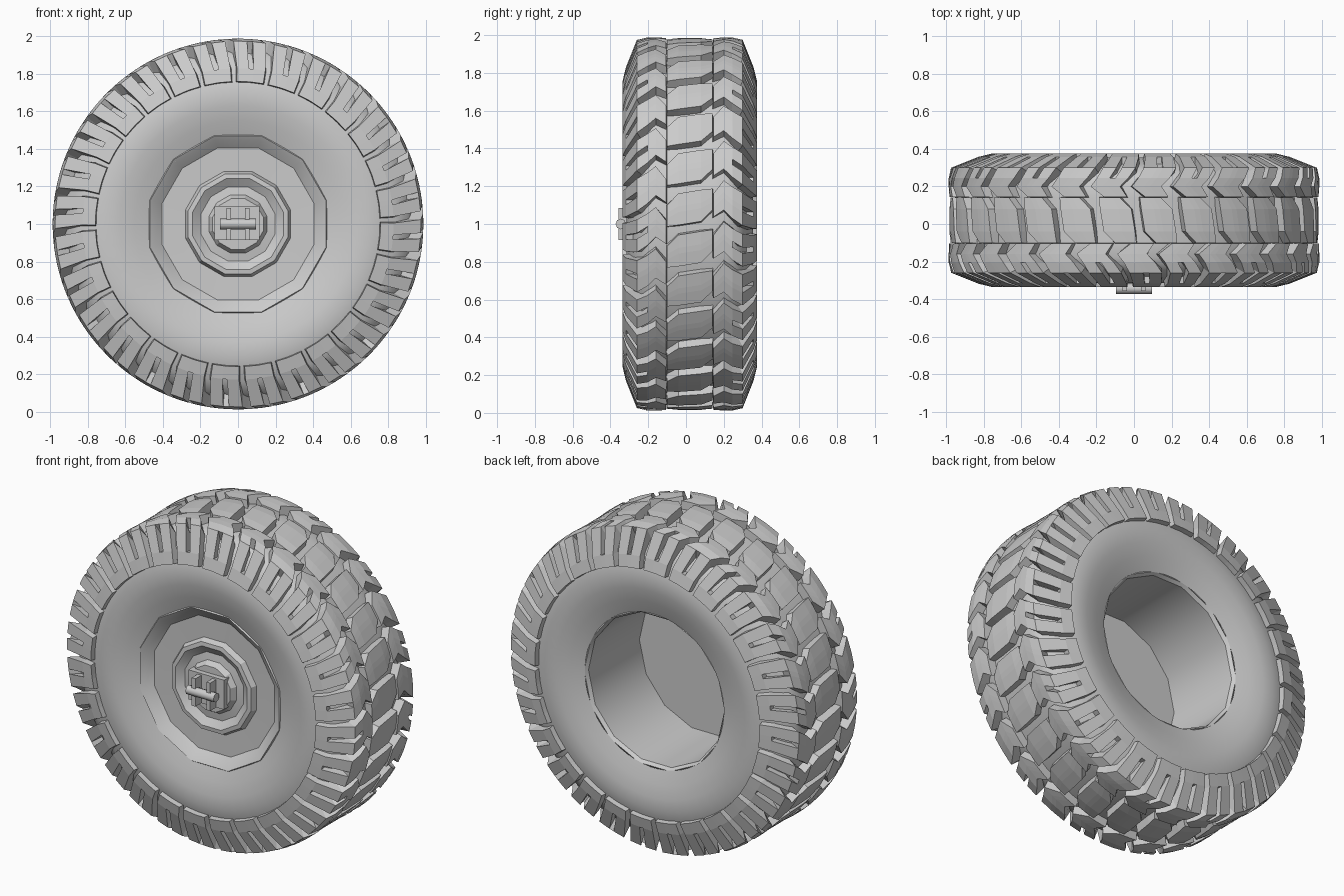
import bpy, bmesh
from math import sin, cos, pi, radians
from mathutils import Matrix

if "Cube" in bpy.data.objects:
    bpy.data.objects.remove(bpy.data.objects["Cube"])

YC = 0.02          # middle of the tyre width
LUGS = 28          # tread pitches around the tyre
PITCH = 2 * pi / LUGS


def polar(y, r, a):
    return (r * sin(a), y, 1 + r * cos(a))


def finish(bm, name, angle=None):
    bmesh.ops.recalc_face_normals(bm, faces=bm.faces)
    mesh = bpy.data.meshes.new(name)
    bm.to_mesh(mesh)
    bm.free()
    ob = bpy.data.objects.new(name, mesh)
    bpy.context.collection.objects.link(ob)
    if angle:
        bpy.ops.object.select_all(action='DESELECT')
        ob.select_set(True)
        bpy.context.view_layer.objects.active = ob
        bpy.ops.object.shade_smooth_by_angle(angle=radians(angle))
    return ob


def lathe(name, profile, segs, angle):
    """Spin a (y, r) profile around the axle."""
    bm = bmesh.new()
    rings = []
    for y, r in profile:
        if r == 0:
            rings.append([bm.verts.new((0, y, 1))] * segs)
        else:
            rings.append([bm.verts.new(polar(y, r, 2 * pi * (i + 0.5) / segs)) for i in range(segs)])
    for A, B in zip(rings, rings[1:]):
        for i in range(segs):
            j = (i + 1) % segs
            bm.faces.new(list(dict.fromkeys((A[i], A[j], B[j], B[i]))))
    return finish(bm, name, angle)


def add_lug(bm, stations, a0, side, slit_rows=()):
    """Tread block: stations are (t, r, base_t, base_r, offset, half_width)."""
    top, base = [], []
    for t, r, bt, br, off, hw in stations:
        s = 0.016
        cols = (-hw, -s, s, hw)
        top.append([bm.verts.new(polar(YC + side * t, r, a0 + off + c * 0.97)) for c in cols])
        base.append([bm.verts.new(polar(YC + side * bt, br, a0 + off + c * 1.05)) for c in cols])
    lower = {}
    for T, B in zip(top, base):
        lower.update(zip(T, B))
    faces = []
    for i in range(len(stations) - 1):
        for j in range(3):
            if j == 1 and i in slit_rows:
                continue
            faces.append(bm.faces.new((top[i][j], top[i + 1][j], top[i + 1][j + 1], top[i][j + 1])))
    # walls down to the carcass around the open border
    for e in {e for f in faces for e in f.edges if len(e.link_faces) == 1}:
        a, b = e.verts
        bm.faces.new((a, b, lower[b], lower[a]))


# Tyre carcass: crown, shoulders, bulging sidewalls, beads
half = [(0.0, 0.935), (0.12, 0.937), (0.20, 0.933), (0.255, 0.91), (0.295, 0.84),
        (0.322, 0.76), (0.335, 0.70), (0.33, 0.63), (0.312, 0.55), (0.285, 0.47)]
profile = [(YC - t, r) for t, r in reversed(half)] + [(YC + t, r) for t, r in half[1:]]
lathe("tyre_carcass", profile, 56, 50)

# Shoulder lugs, hooked at the inner end and wrapping onto the sidewall
shoulder = [
    (0.125, 0.985, 0.120, 0.925, 0.045, 0.065),
    (0.180, 0.988, 0.180, 0.925, -0.010, 0.083),
    (0.225, 0.988, 0.220, 0.920, 0.030, 0.088),
    (0.280, 0.975, 0.250, 0.900, 0.065, 0.092),
    (0.338, 0.830, 0.290, 0.825, 0.085, 0.094),
    (0.355, 0.760, 0.315, 0.755, 0.085, 0.096),
]
for name, side, shift in (("front_shoulder_lugs", -1, 0.0), ("back_shoulder_lugs", 1, 0.35)):
    bm = bmesh.new()
    for k in range(LUGS):
        slits = (2, 3) if k % 2 else (3,)
        add_lug(bm, shoulder, (k + shift) * PITCH, side, slits)
    finish(bm, name)

# Centre row of slanted blocks
centre = [
    (-0.120, 0.978, -0.125, 0.925, 0.045, 0.060),
    (-0.060, 0.984, -0.060, 0.925, 0.010, 0.088),
    (0.060, 0.984, 0.060, 0.925, -0.010, 0.088),
    (0.120, 0.978, 0.125, 0.925, -0.045, 0.060),
]
bm = bmesh.new()
for k in range(LUGS):
    add_lug(bm, centre, (k + 0.6) * PITCH, 1)
finish(bm, "centre_tread_blocks")

# Rim: lip, dished face and stepped hub
lathe("rim_face", [(-0.255, 0.50), (-0.275, 0.485), (-0.262, 0.465), (-0.225, 0.42), (-0.222, 0.29),
                   (-0.255, 0.275), (-0.258, 0.25), (-0.228, 0.205), (-0.235, 0.16),
                   (-0.268, 0.14), (-0.272, 0)], 12, 25)

# Open barrel behind, closed by a flat disc
lathe("rim_barrel", [(0.29, 0.495), (0.305, 0.475), (0.285, 0.46), (-0.20, 0.455), (-0.20, 0)], 14, 35)


# Hub nut: plate, two upright lugs and a cross bar
def box(name, loc, size):
    bm = bmesh.new()
    bmesh.ops.create_cube(bm, size=1, matrix=Matrix.Translation(loc) @ Matrix.Diagonal((*size, 1)))
    return finish(bm, name)


box("hub_plate", (-0.005, -0.275, 1.005), (0.24, 0.05, 0.18))
for x in (-0.05, 0.05):
    box("hub_upright", (x, -0.32, 1.0), (0.025, 0.075, 0.17))
bm = bmesh.new()
bmesh.ops.create_cone(bm, cap_ends=True, segments=8, radius1=0.028, radius2=0.028, depth=0.19,
                      matrix=Matrix.Translation((0, -0.345, 1.0)) @ Matrix.Rotation(pi / 2, 4, 'Y'))
finish(bm, "hub_cross_bar", 50)
